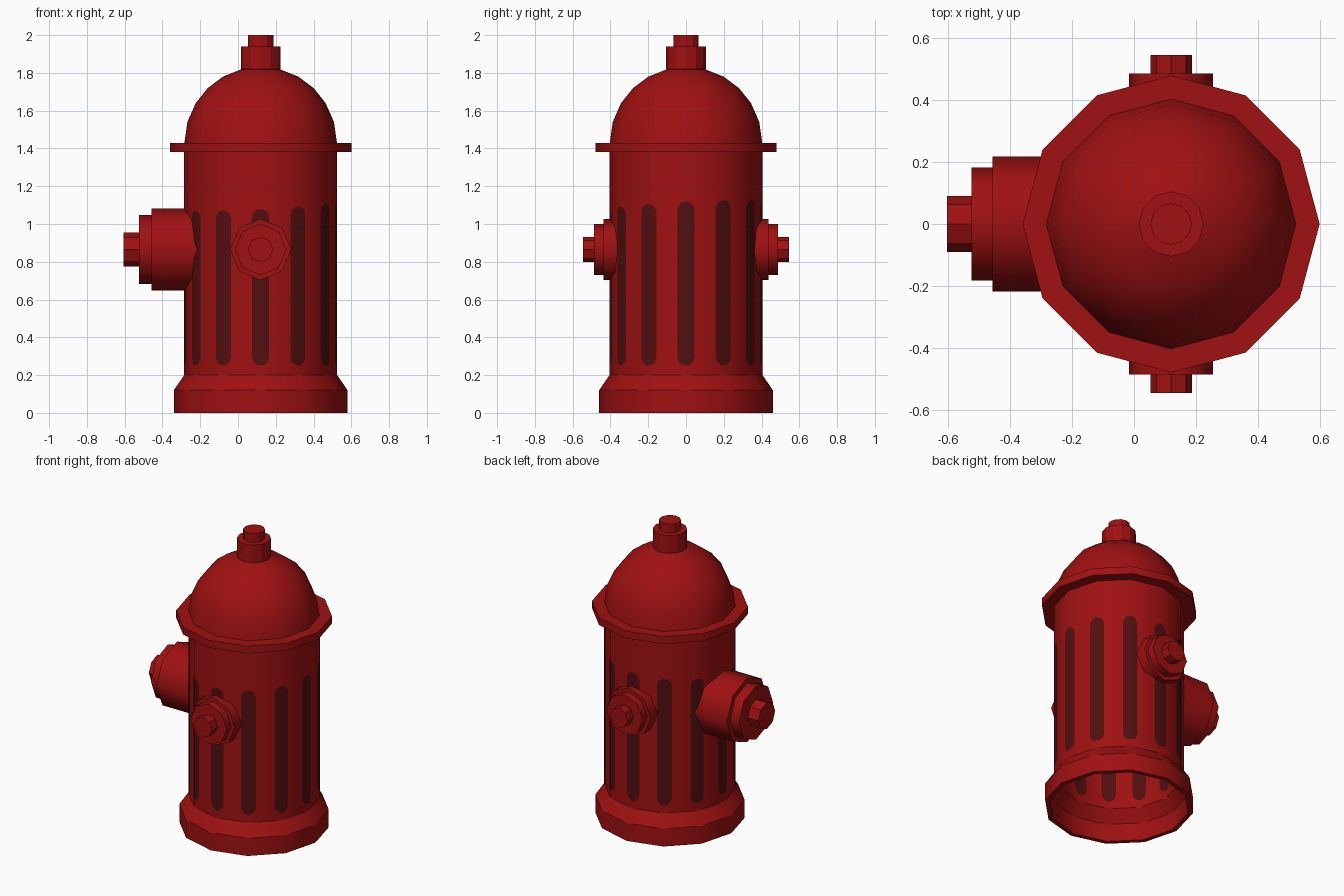
import bpy, bmesh, math
from mathutils import Matrix, Vector

if "Cube" in bpy.data.objects:
    bpy.data.objects.remove(bpy.data.objects["Cube"])

CX = 0.12      # the barrel axis sits right of centre
NOZ_Z = 0.865  # nozzle height


def material(name, rgb):
    m = bpy.data.materials.new(name)
    m.diffuse_color = (*rgb, 1)
    m.use_nodes = True
    m.node_tree.nodes["Principled BSDF"].inputs["Base Color"].default_value = m.diffuse_color
    return m


RED = material("hydrant red", (0.35, 0.0055, 0.006))
DARK = material("dark red groove", (0.085, 0.0045, 0.005))


def finish(name, bm, mats, angle=None):
    me = bpy.data.meshes.new(name)
    bm.to_mesh(me)
    bm.free()
    for m in mats:
        me.materials.append(m)
    ob = bpy.data.objects.new(name, me)
    bpy.context.collection.objects.link(ob)
    if angle:
        bpy.ops.object.select_all(action='DESELECT')
        ob.select_set(True)
        bpy.context.view_layer.objects.active = ob
        bpy.ops.object.shade_smooth_by_angle(angle=math.radians(angle))
    return ob


def lathe(name, profile, sides, matrix, angle=None, cap=False):
    """Spin (radius, height) points about local z; optionally cap the last ring."""
    bm = bmesh.new()
    rings = []
    for r, h in profile:
        rings.append([bm.verts.new(matrix @ Vector((
            r * math.cos(2 * math.pi * i / sides),
            r * math.sin(2 * math.pi * i / sides), h))) for i in range(sides)])
    for a, b in zip(rings, rings[1:]):
        for i in range(sides):
            j = (i + 1) % sides
            bm.faces.new((a[i], a[j], b[j], b[i]))
    if cap:
        bm.faces.new(rings[-1])
    return finish(name, bm, [RED], angle)


def barrel(name, radius, inward):
    """Twelve-sided wall with a round-ended groove painted over each corner."""
    bm = bmesh.new()
    w = 0.047
    steps = [0, 0.35, 0.65, 0.87, 1]
    offsets = [-s for s in reversed(steps[1:])] + steps
    cols, painted = [], []
    for k in range(12):
        a = math.radians(30 * k)
        top = 1.10 + 0.028 * math.cos(a - math.radians(45))
        corner = Vector((math.cos(a), math.sin(a), 0)) * radius
        for n, s in enumerate(offsets):
            b = a + math.copysign(math.radians(30), s)
            other = Vector((math.cos(b), math.sin(b), 0)) * radius
            p = corner + (other - corner).normalized() * abs(s) * w
            c = w * (1 - math.sqrt(1 - s * s))
            cols.append([bm.verts.new((p.x + CX, p.y, z))
                         for z in (0.2, 0.25 + c, top - c, 1.40)])
            painted.append(n < len(offsets) - 1)
    for i, a in enumerate(cols):
        b = cols[(i + 1) % len(cols)]
        for row in range(3):
            q = [a[row], b[row], b[row + 1], a[row + 1]]
            f = bm.faces.new(q[::-1] if inward else q)
            f.smooth = True
            f.material_index = 1 if row == 1 and painted[i] else 0
    ob = finish(name, bm, [RED, DARK])
    sign = -1 if inward else 1
    ob.data.normals_split_custom_set_from_vertices(
        [Vector((v.co.x - CX, v.co.y, 0)).normalized() * sign for v in ob.data.vertices])


axis = Matrix.Translation((CX, 0, 0))

# Hollow barrel and foot
barrel("barrel_outer", 0.405, False)
barrel("barrel_inner", 0.375, True)
lathe("foot", [(0.375, 0.2), (0.43, 0.12), (0.43, 0), (0.46, 0), (0.46, 0.12), (0.405, 0.2)],
      12, axis, 32)

# Collar and domed bonnet
lathe("collar", [(0.375, 1.38), (0.48, 1.38), (0.48, 1.43), (0.39, 1.43)], 12, axis, 32)
lathe("bonnet", [(0.405, 1.42), (0.388, 1.54), (0.344, 1.64), (0.28, 1.72), (0.2, 1.78), (0.1, 1.82)],
      12, axis, 32)
lathe("bonnet_cap", [(0.08, 1.80), (0.105, 1.82), (0.105, 1.94), (0.06, 1.94)], 12, axis)
lathe("bonnet_nut", [(0.067, 1.93), (0.067, 2.0)], 12, axis, cap=True)


def nozzle(name, turn, stages, nut):
    """Stepped eight-sided outlet pointing sideways from the barrel axis."""
    m = (Matrix.Translation((CX, 0, NOZ_Z)) @ Matrix.Rotation(math.radians(turn), 4, 'Z')
         @ Matrix.Rotation(math.radians(90), 4, 'Y'))
    lathe(name, stages, 8, m, 50, cap=True)
    r, start, end = nut
    lathe(name + "_nut", [(r, start), (r, end)], 8, m, cap=True)


# Large outlet on the left, small outlets front and back
nozzle("large_outlet", 180, [(0.218, 0.29), (0.218, 0.578), (0.182, 0.578), (0.182, 0.645)],
       (0.09, 0.64, 0.725))
for label, turn in (("front_outlet", -90), ("back_outlet", 90)):
    nozzle(label, turn, [(0.162, 0.33), (0.162, 0.437), (0.136, 0.437), (0.136, 0.486)],
           (0.067, 0.48, 0.546))
